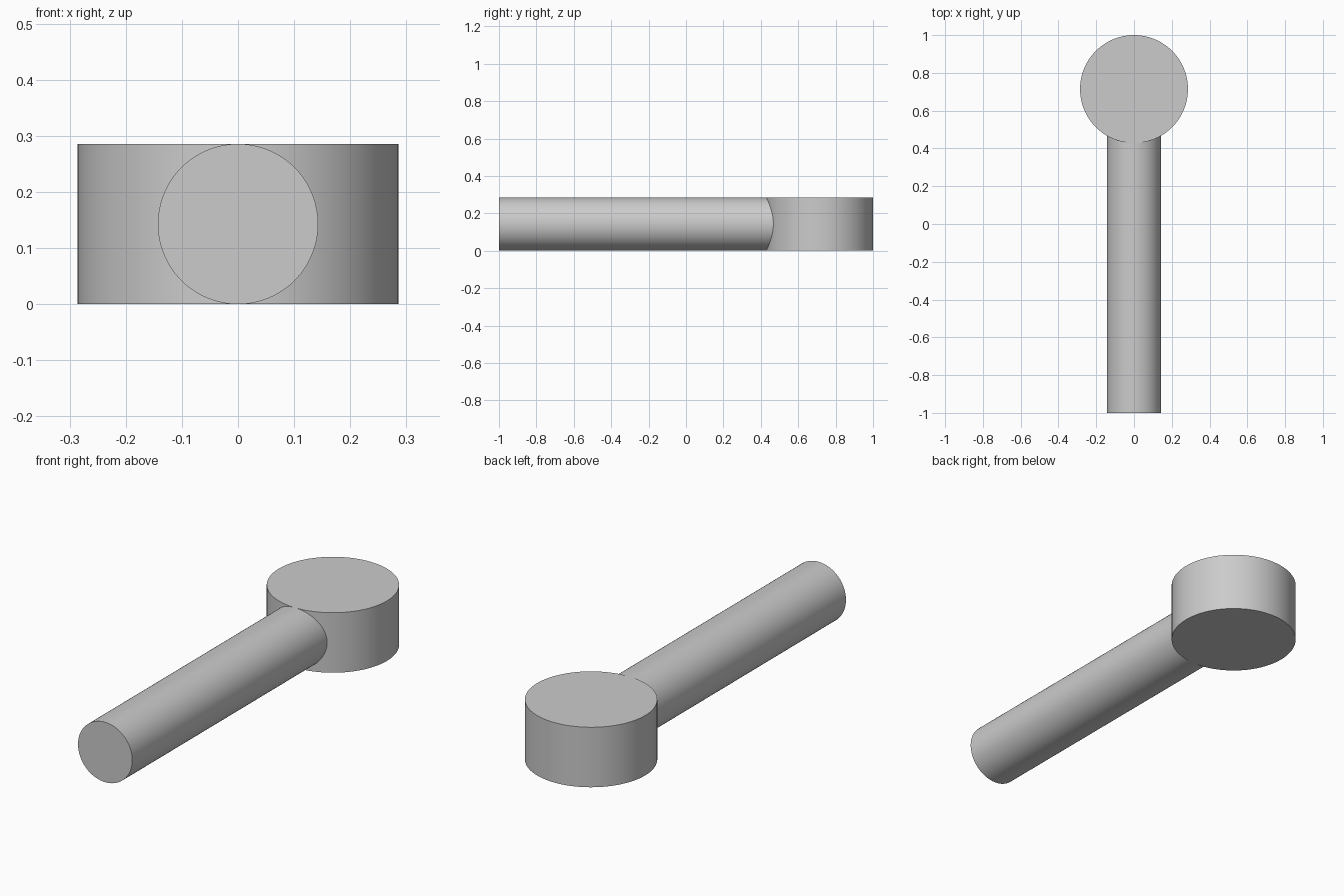
import bpy
import math

if "Cube" in bpy.data.objects:
    bpy.data.objects.remove(bpy.data.objects["Cube"], do_unlink=True)

HEAD_R = 2 / 7            # head radius, also its height
ROD_R = HEAD_R / 2        # rod is as thick as the head is tall
HEAD_Y = 1 - HEAD_R
ROD_END = 0.49            # just inside the head

# Single grey material
grey = bpy.data.materials.new("plain grey")
grey.use_nodes = True
colour = (0.6, 0.6, 0.6, 1)
grey.diffuse_color = colour
grey.node_tree.nodes["Principled BSDF"].inputs["Base Color"].default_value = colour


def cylinder(name, radius, depth, location, rotation=(0, 0, 0)):
    bpy.ops.mesh.primitive_cylinder_add(vertices=96, radius=radius, depth=depth,
                                        location=location, rotation=rotation)
    obj = bpy.context.object
    obj.name = name
    obj.data.materials.append(grey)
    bpy.ops.object.shade_smooth_by_angle(angle=math.radians(30))
    return obj


# Upright disc at the back
cylinder("round_head", HEAD_R, HEAD_R, (0, HEAD_Y, ROD_R))

# Rod lying along y, running into the disc
cylinder("rod", ROD_R, ROD_END + 1, (0, (ROD_END - 1) / 2, ROD_R), (math.pi / 2, 0, 0))
